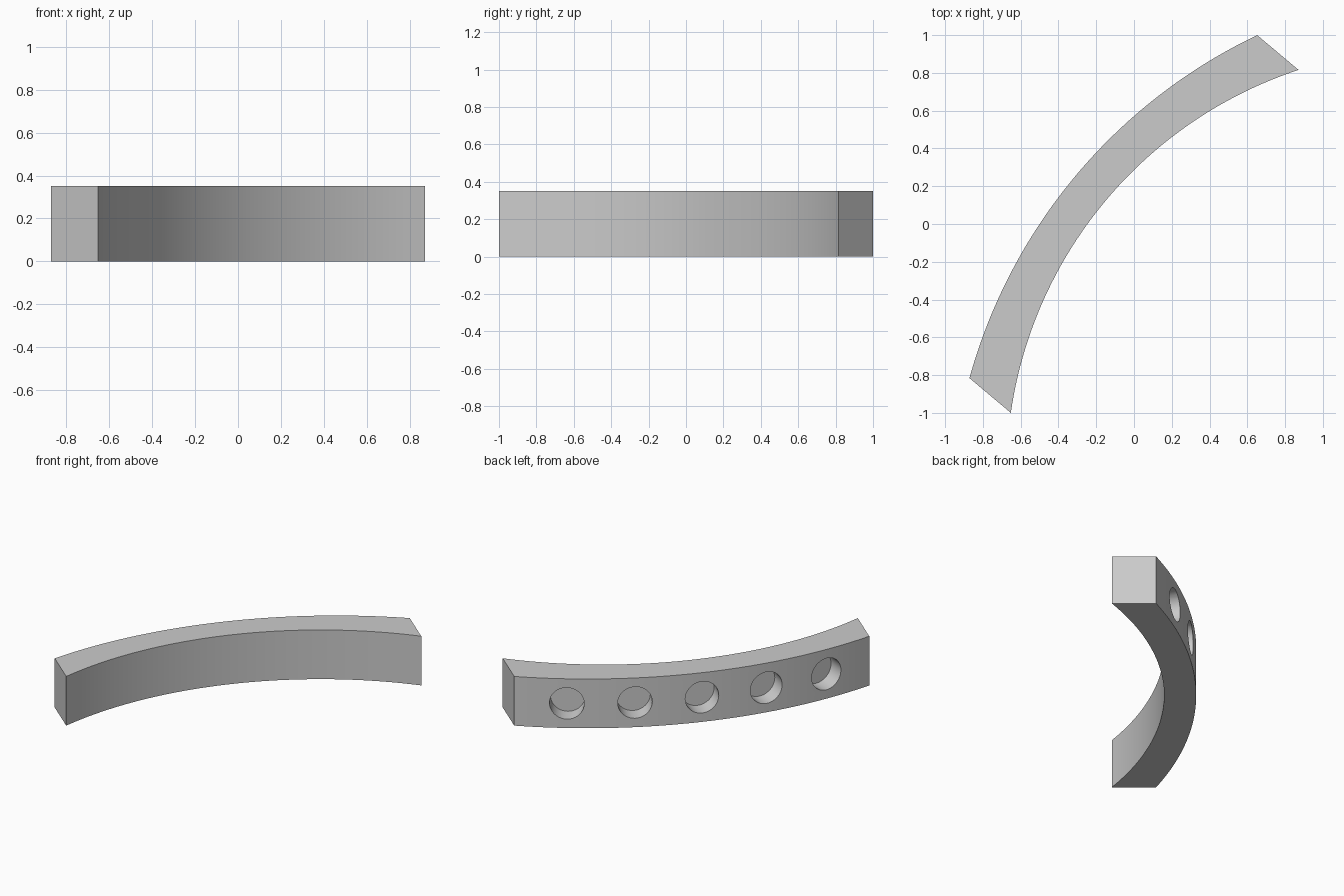
import bpy, bmesh
from math import asin, sin, cos, pi, radians
from mathutils import Matrix, Vector

cube = bpy.data.objects.get("Cube")
if cube:
    bpy.data.objects.remove(cube, do_unlink=True)

HALF = 1.185        # half the chord length
OFFSET = 0.143      # chord distance from the centre line
HEIGHT = 0.35
OUTER_R, INNER_R = 2.85, 2.25
HOLE_R, HOLE_DEPTH = 0.112, 0.12
SEGMENTS = 48
TURN = Matrix.Rotation(radians(50), 4, 'Z')

grey = bpy.data.materials.new("light_grey")
grey.use_nodes = True
colour = (0.6, 0.6, 0.6, 1)
grey.diffuse_color = colour
grey.node_tree.nodes["Principled BSDF"].inputs["Base Color"].default_value = colour


def make_object(name, bm):
    bmesh.ops.recalc_face_normals(bm, faces=bm.faces)
    mesh = bpy.data.meshes.new(name)
    bm.to_mesh(mesh)
    bm.free()
    mesh.materials.append(grey)
    obj = bpy.data.objects.new(name, mesh)
    bpy.context.collection.objects.link(obj)
    return obj


def arc_point(radius, chord_y, angle):
    """Point on an arc whose ends lie on the chord line."""
    centre = chord_y - (radius**2 - HALF**2) ** 0.5
    return Vector((radius * sin(angle), centre + radius * cos(angle), 0))


def arc(radius, chord_y):
    limit = asin(HALF / radius)
    return [arc_point(radius, chord_y, limit * (2 * i / SEGMENTS - 1))
            for i in range(SEGMENTS + 1)]


# Curved bar: two arcs joined by straight ends, pulled up
bm = bmesh.new()
outline = arc(OUTER_R, OFFSET) + arc(INNER_R, -OFFSET)[::-1]
base = bm.faces.new([bm.verts.new(p) for p in outline])
top = bmesh.ops.extrude_face_region(bm, geom=[base])["geom"]
bmesh.ops.translate(bm, vec=(0, 0, HEIGHT),
                    verts=[v for v in top if isinstance(v, bmesh.types.BMVert)])
bm.transform(TURN)
bar = make_object("curved_bar", bm)

# Five blind round holes, radial to the outer face
bm = bmesh.new()
reach = 0.1
for i in range(-2, 3):
    angle = i * radians(8.85)
    outward = Vector((sin(angle), cos(angle), 0))
    place = arc_point(OUTER_R, OFFSET, angle) + outward * (reach - HOLE_DEPTH) / 2
    place.z = HEIGHT / 2
    matrix = (TURN @ Matrix.Translation(place) @ Matrix.Rotation(-angle, 4, 'Z')
              @ Matrix.Rotation(pi / 2, 4, 'X'))
    bmesh.ops.create_cone(bm, cap_ends=True, segments=40, radius1=HOLE_R,
                          radius2=HOLE_R, depth=HOLE_DEPTH + reach, matrix=matrix)
cutter = make_object("hole_cutter", bm)
cutter.hide_render = True

cut = bar.modifiers.new("holes", 'BOOLEAN')
cut.operation = 'DIFFERENCE'
cut.solver = 'EXACT'
cut.object = cutter
bpy.ops.object.select_all(action='DESELECT')
bpy.context.view_layer.objects.active = bar
bar.select_set(True)
bpy.ops.object.modifier_apply(modifier=cut.name)
bpy.data.objects.remove(cutter, do_unlink=True)
bpy.ops.object.shade_smooth_by_angle(angle=radians(30))
